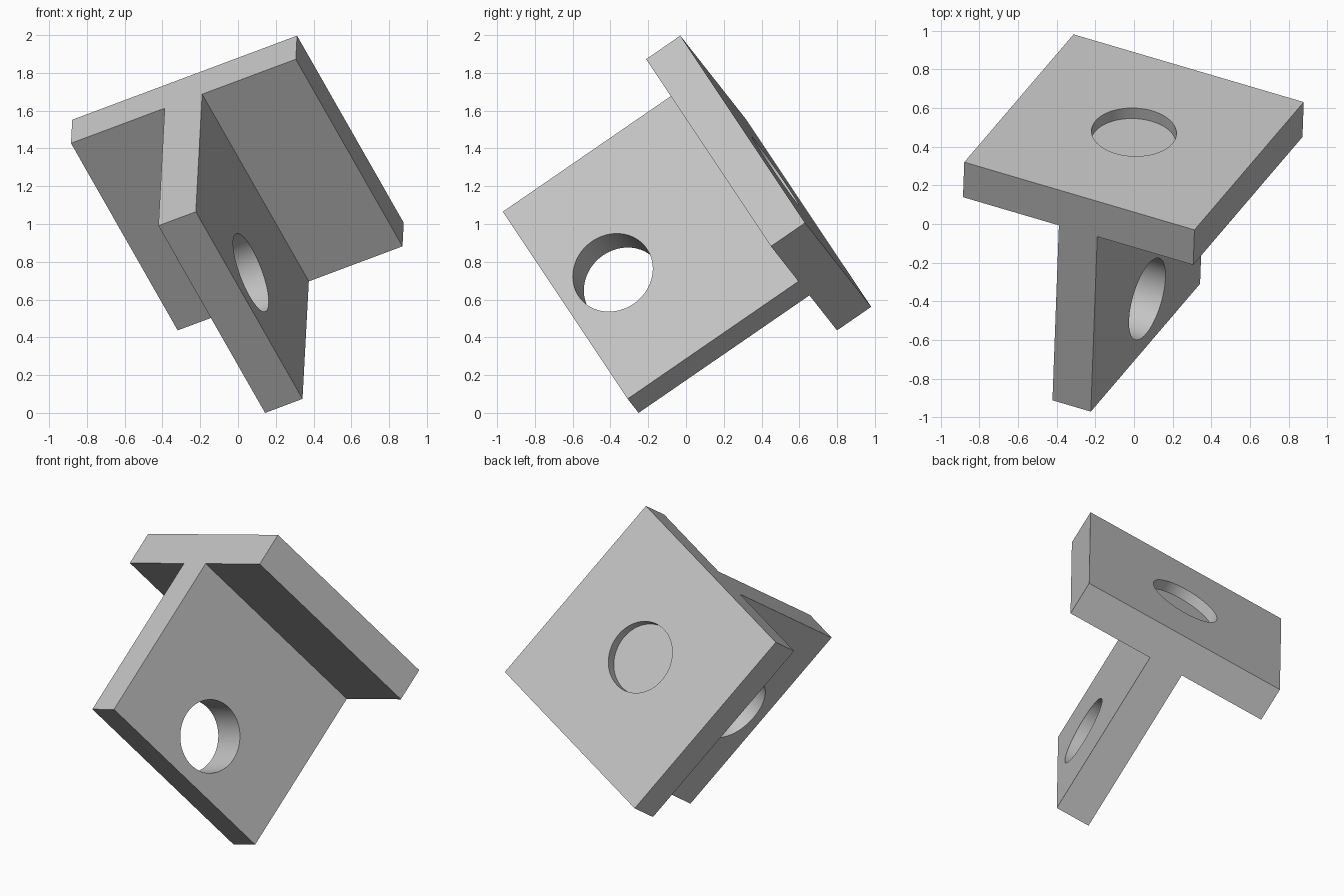
import bpy
import bmesh
from math import pi
from mathutils import Matrix, Vector

cube = bpy.data.objects.get("Cube")
if cube:
    bpy.data.objects.remove(cube, do_unlink=True)

SIDE = 1.318            # flange width, depth and overall height
HALF = SIDE / 2
THICK = SIDE / 6        # thickness of flange and web
RADIUS = SIDE / 6       # both holes
POCKET = 0.066          # depth of the blind hole in the flange
HOLE_DROP = 1.012       # web hole centre below the flange face

grey = bpy.data.materials.new("light grey")
grey.use_nodes = True
colour = (0.55, 0.55, 0.55, 1)
grey.diffuse_color = colour
grey.node_tree.nodes["Principled BSDF"].inputs["Base Color"].default_value = colour


def add_object(name, bm):
    bmesh.ops.recalc_face_normals(bm, faces=bm.faces)
    mesh = bpy.data.meshes.new(name)
    bm.to_mesh(mesh)
    bm.free()
    obj = bpy.data.objects.new(name, mesh)
    mesh.materials.append(grey)
    bpy.context.collection.objects.link(obj)
    return obj


def cut_round_hole(target, centre, depth, rotation):
    bm = bmesh.new()
    bmesh.ops.create_cone(bm, cap_ends=True, segments=96, radius1=RADIUS,
                          radius2=RADIUS, depth=depth,
                          matrix=Matrix.Translation(centre) @ rotation)
    cutter = add_object("hole_cutter", bm)
    cutter.hide_render = True
    mod = target.modifiers.new("hole", 'BOOLEAN')
    mod.operation = 'DIFFERENCE'
    mod.solver = 'EXACT'
    mod.object = cutter
    bpy.ops.object.select_all(action='DESELECT')
    bpy.context.view_layer.objects.active = target
    target.select_set(True)
    bpy.ops.object.modifier_apply(modifier=mod.name)
    bpy.data.objects.remove(cutter, do_unlink=True)


# T-shaped section, extruded along the bracket
half_profile = [(HALF, 0), (HALF, -THICK), (THICK / 2, -THICK), (THICK / 2, -SIDE)]
profile = half_profile + [(-x, z) for x, z in reversed(half_profile)]
bm = bmesh.new()
section = bm.faces.new([bm.verts.new((x, -HALF, z)) for x, z in profile])
extruded = bmesh.ops.extrude_face_region(bm, geom=[section])
bmesh.ops.translate(bm, vec=(0, SIDE, 0),
                    verts=[v for v in extruded["geom"] if isinstance(v, bmesh.types.BMVert)])
bracket = add_object("t_bracket", bm)

# Blind hole in the flange, through hole in the web
cut_round_hole(bracket, Vector((0, 0, 0)), POCKET * 2, Matrix.Identity(4))
cut_round_hole(bracket, Vector((0, 0, -HOLE_DROP)), THICK * 2, Matrix.Rotation(pi / 2, 4, 'Y'))

# Tilt the bracket so it stands on one web corner
across = Vector((1.19, -0.35, 0.445)).normalized()
along = Vector((0.57, 0.66, -0.99))
up = across.cross(along).normalized()
along = up.cross(across)
tilt = Matrix((across, along, up)).transposed().to_4x4()
bracket.data.transform(Matrix.Translation((0, 0.475, 1.2825)) @ tilt)
lowest = min(v.co.z for v in bracket.data.vertices)
bracket.data.transform(Matrix.Translation((0, 0, -lowest)))

bpy.ops.object.shade_smooth_by_angle(angle=pi / 6)
